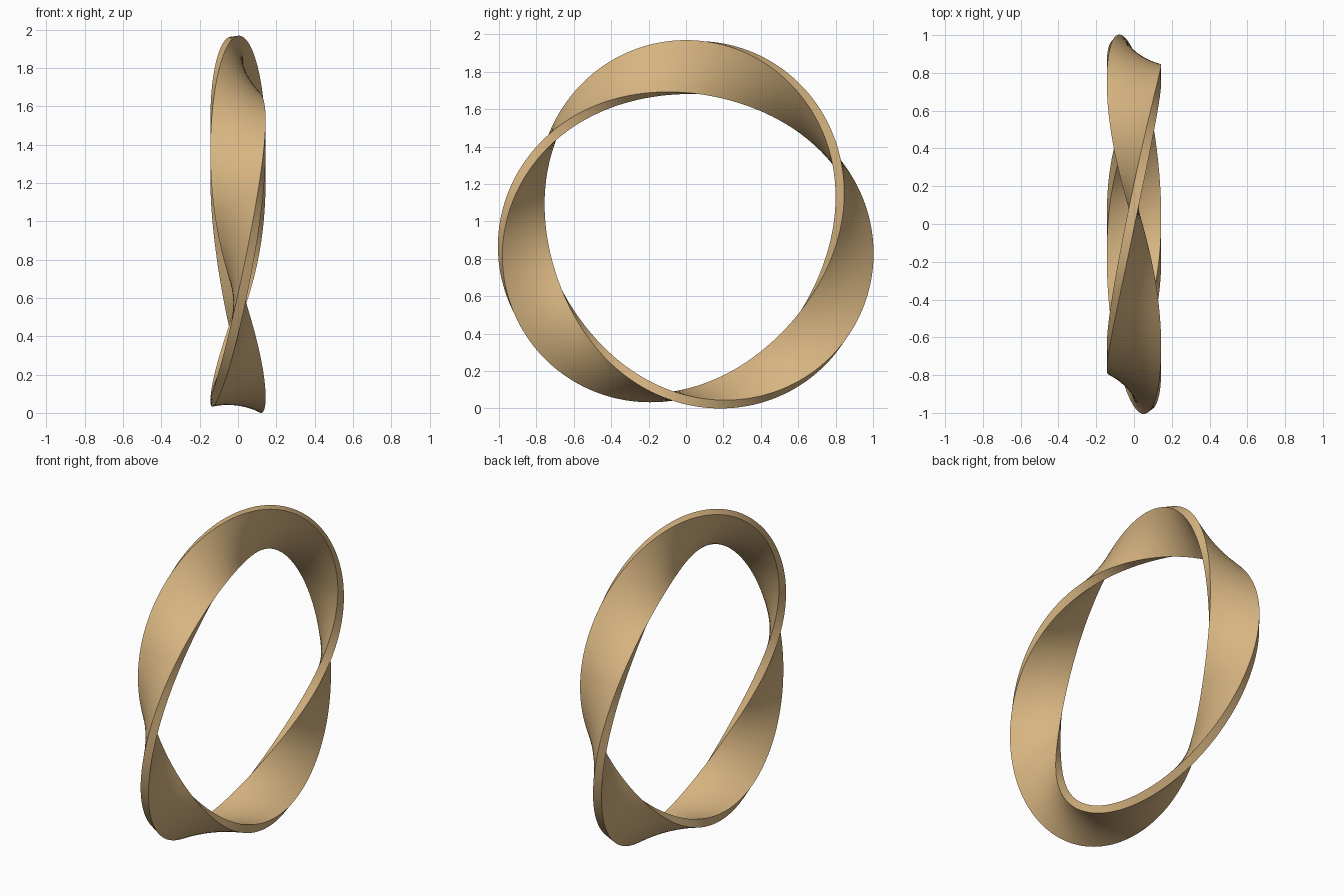
import bpy, bmesh, math
from mathutils import Vector

if "Cube" in bpy.data.objects:
    bpy.data.objects.remove(bpy.data.objects["Cube"])

RADIUS = 0.881            # centre line radius
WIDTH, THICK = 0.284, 0.05
CENTRE = Vector((0, 0.007, 0.944))
SEGMENTS = 240
ACROSS = 6                # divisions across the broad faces
PHASE = math.radians(85)  # where the band lies flat in the ring plane

# Rectangular cross-section, point-symmetric so a half turn maps it to itself
section = [(-WIDTH / 2 + WIDTH * i / ACROSS, -THICK / 2) for i in range(ACROSS + 1)]
section += [(-a, -b) for a, b in section]
count = len(section)

# Sweep the section around the ring with three half twists
bm = bmesh.new()
rings = []
for k in range(SEGMENTS):
    angle = PHASE + math.tau * k / SEGMENTS
    twist = -1.5 * (angle - PHASE)
    out = Vector((0, math.cos(angle), math.sin(angle)))
    side = Vector((1, 0, 0))
    across = out * math.cos(twist) + side * math.sin(twist)
    through = side * math.cos(twist) - out * math.sin(twist)
    rings.append([bm.verts.new(CENTRE + out * RADIUS + across * a + through * b)
                  for a, b in section])

# Close the loop with the section turned by half
rings.append(rings[0][count // 2:] + rings[0][:count // 2])
for r0, r1 in zip(rings, rings[1:]):
    for i in range(count):
        j = (i + 1) % count
        bm.faces.new((r0[i], r0[j], r1[j], r1[i]))
bmesh.ops.recalc_face_normals(bm, faces=bm.faces)

mesh = bpy.data.meshes.new("twisted_band")
bm.to_mesh(mesh)
bm.free()
band = bpy.data.objects.new("twisted_band", mesh)
bpy.context.collection.objects.link(band)

# Single tan colour
tan = bpy.data.materials.new("tan")
tan.diffuse_color = (0.68, 0.46, 0.22, 1)
tan.use_nodes = True
tan.node_tree.nodes["Principled BSDF"].inputs["Base Color"].default_value = tan.diffuse_color
mesh.materials.append(tan)

# Smooth faces with crisp rims
bpy.context.view_layer.objects.active = band
band.select_set(True)
bpy.ops.object.shade_smooth_by_angle(angle=math.radians(35))
